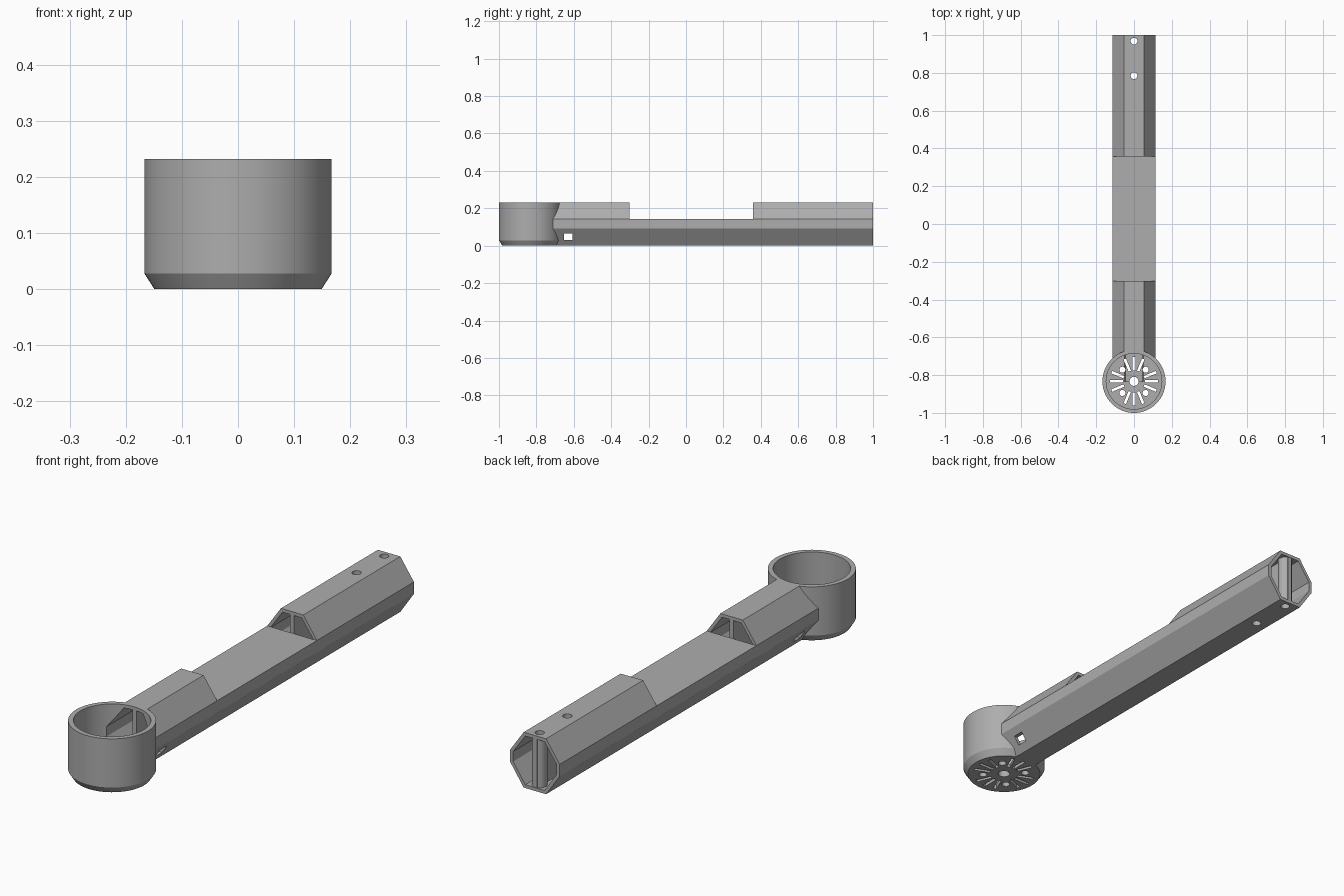
import bpy, bmesh, math
from mathutils import Matrix, Vector

cube = bpy.data.objects.get("Cube")
if cube:
    bpy.data.objects.remove(cube, do_unlink=True)

grey = bpy.data.materials.new("plain grey plastic")
grey.use_nodes = True
COLOR = (0.42, 0.42, 0.42, 1)
grey.diffuse_color = COLOR
grey.node_tree.nodes["Principled BSDF"].inputs["Base Color"].default_value = COLOR

H = 0.232            # overall height
HALF = 0.115         # half width of the arm
WALL = 0.014
HUB_Y = -0.833       # centre of the motor cup
HUB_R = 0.167
STEP = (-0.302, 0.358)   # open middle section
DECK_Z = 0.142
SCREWS = (0.785, 0.968)


def make(name, bm):
    bmesh.ops.recalc_face_normals(bm, faces=bm.faces)
    mesh = bpy.data.meshes.new(name)
    bm.to_mesh(mesh)
    bm.free()
    obj = bpy.data.objects.new(name, mesh)
    bpy.context.collection.objects.link(obj)
    mesh.materials.append(grey)
    return obj


def box(name, x, y, z):
    bm = bmesh.new()
    lo, hi = Vector((x[0], y[0], z[0])), Vector((x[1], y[1], z[1]))
    bmesh.ops.create_cube(bm, size=1, matrix=Matrix.Translation((lo + hi) / 2)
                          @ Matrix.Diagonal((*(hi - lo), 1)))
    return make(name, bm)


def lathe(name, profile, y, steps=96):
    """Closed solid spun round a vertical axis; profile is (radius, z) from axis to axis."""
    bm = bmesh.new()
    verts = [bm.verts.new((r, y, z)) for r, z in profile]
    edges = [bm.edges.new(pair) for pair in zip(verts, verts[1:])]
    bmesh.ops.spin(bm, geom=verts + edges, cent=(0, y, 0), axis=(0, 0, 1),
                   angle=math.tau, steps=steps, use_duplicate=False)
    bmesh.ops.remove_doubles(bm, verts=bm.verts, dist=1e-5)
    return make(name, bm)


def rod(name, r, y, z0, z1, steps=32):
    return lathe(name, [(0, z0), (r, z0), (r, z1), (0, z1)], y, steps)


def octagon_prism(name, inset, y0, y1):
    """Eight-sided bar along y, shrunk evenly by the inset."""
    w, low, high = HALF - inset, 0.092, DECK_Z
    flat = 0.052 - inset * 0.55
    k = inset * 0.3
    right = [(flat, inset), (w, low + k), (w, high - k), (flat, H - inset)]
    outline = right + [(-x, z) for x, z in reversed(right)]
    bm = bmesh.new()
    face = bm.faces.new([bm.verts.new((x, y0, z)) for x, z in outline])
    new = bmesh.ops.extrude_face_region(bm, geom=[face])["geom"]
    bmesh.ops.translate(bm, vec=(0, y1 - y0, 0),
                        verts=[v for v in new if isinstance(v, bmesh.types.BMVert)])
    return make(name, bm)


def boolean(target, cutters, op="DIFFERENCE"):
    bpy.context.view_layer.objects.active = target
    for cutter in cutters:
        mod = target.modifiers.new("cut", "BOOLEAN")
        mod.operation, mod.solver, mod.object = op, "EXACT", cutter
        bpy.ops.object.modifier_apply(modifier=mod.name)


# Cutters
bore = octagon_prism("bore_cutter", WALL, HUB_Y, 1.1)
step = box("step_cutter", (-0.2, 0.2), STEP, (DECK_Z, 0.4))
cup_space = rod("cup_space_cutter", 0.148, HUB_Y, -0.1, 0.4, 96)
window = box("window_cutter", (-0.3, 0.3), (-0.652, -0.606), (0.03, 0.064))
screw_holes = [rod("screw_hole_cutter", 0.018, y, -0.1, 0.4) for y in SCREWS]
cutters = [bore, step, cup_space, window] + screw_holes

# Octagonal hollow arm
arm = octagon_prism("arm_shell", 0, HUB_Y, 1)
boolean(arm, [bore, step, cup_space, window] + screw_holes)

# Flat deck over the middle section
deck = box("middle_deck", (-HALF, HALF), STEP, (DECK_Z - 0.016, DECK_Z))

# Central web with screw tubes
web = box("centre_web", (-0.009, 0.009), (HUB_Y, 0.998), (0.008, H - 0.008))
tubes = [rod("tube_former", 0.029, y, 0.007, H - 0.007) for y in SCREWS]
boolean(web, tubes, "UNION")
boolean(web, [step, cup_space, window] + screw_holes)
cutters += tubes

# Motor cup with chamfered base and a raised centre ring
cup = lathe("motor_cup", [(0, 0), (0.149, 0), (HUB_R, 0.028), (HUB_R, H), (0.147, H),
                          (0.147, 0.022), (0.049, 0.022), (0.049, 0.028), (0, 0.028)], HUB_Y)
boolean(cup, [bore])

# Vent slots, motor screw holes and shaft hole in the cup floor
floor_cuts = [rod("shaft_hole_cutter", 0.024, HUB_Y, -0.1, 0.1)]
for i in range(16):
    a = i * math.tau / 16
    turn = Matrix.Translation((0, HUB_Y, 0)) @ Matrix.Rotation(a, 4, "Z")
    if i % 4 == 2:
        cut = rod("motor_hole_cutter", 0.016, 0, -0.1, 0.1)
        cut.data.transform(turn @ Matrix.Translation((0.087, 0, 0)))
    else:
        cut = box("slot_cutter", (0.058, 0.128), (-0.007, 0.007), (-0.1, 0.1))
        cut.data.transform(turn)
    floor_cuts.append(cut)
boolean(cup, floor_cuts)

for cutter in cutters + floor_cuts:
    bpy.data.objects.remove(cutter, do_unlink=True)

# Smooth round walls, crisp edges
for obj in (arm, deck, web, cup):
    bpy.ops.object.select_all(action="DESELECT")
    obj.select_set(True)
    bpy.context.view_layer.objects.active = obj
    bpy.ops.object.shade_smooth_by_angle(angle=math.radians(25))
